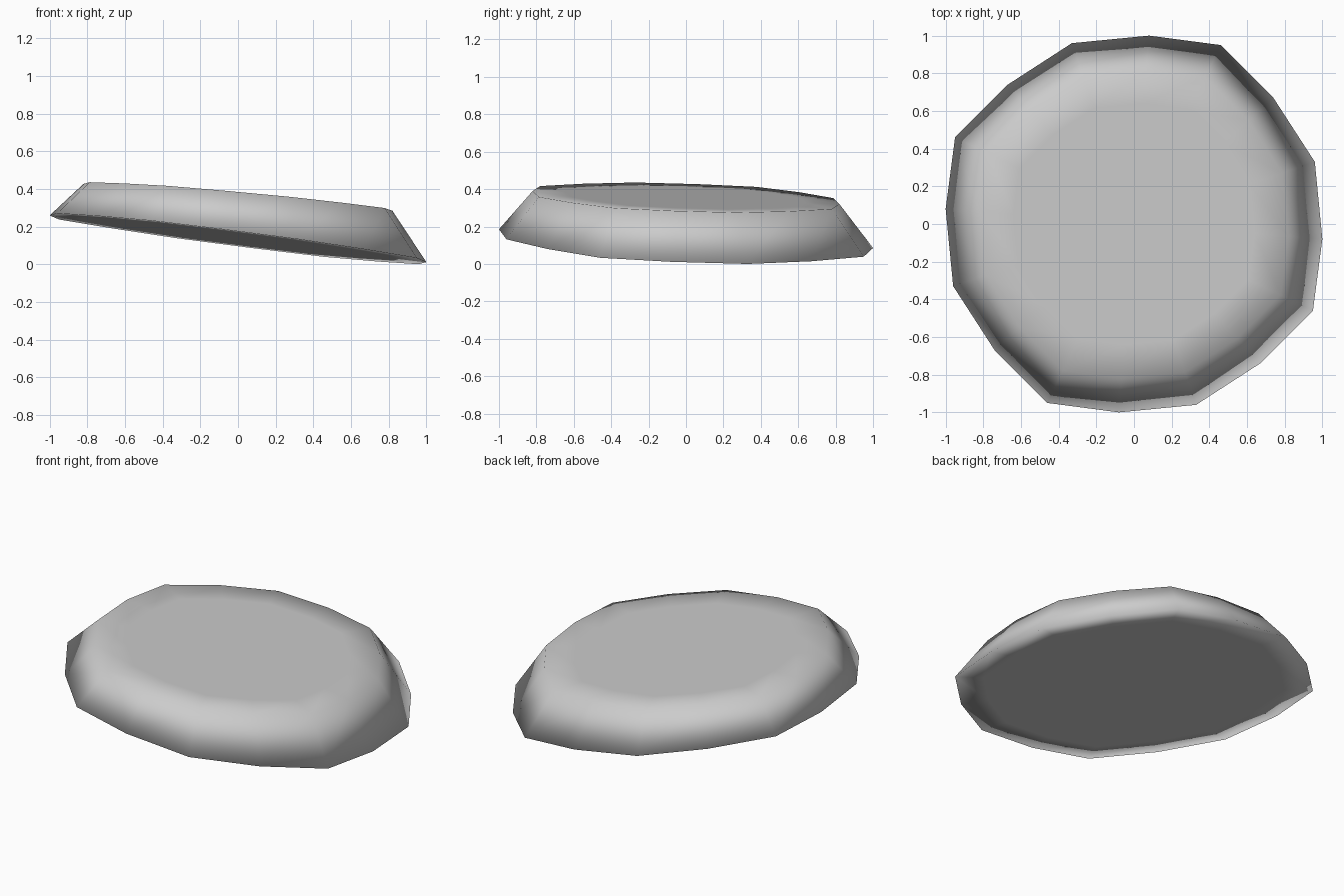
import bpy
import bmesh

old = bpy.data.objects.get("Cube")
if old:
    bpy.data.objects.remove(old, do_unlink=True)

# Material
grey = bpy.data.materials.new("stone_grey")
grey.use_nodes = True
colour = (0.6, 0.6, 0.6, 1.0)
grey.diffuse_color = colour
grey.node_tree.nodes["Principled BSDF"].inputs["Base Color"].default_value = colour

# Sixteen-sided outline: one quarter turned four times
quarter = [(1.0, -0.08), (0.96, 0.33), (0.74, 0.67), (0.46, 0.95)]
outline = []
for turn in range(4):
    outline += quarter
    quarter = [(-y, x) for x, y in quarter]


def base_height(x, y):
    return 0.14 - 0.127 * x - 0.04 * y


def top_height(x, y):
    return 0.36 - 0.09 * x - 0.035 * y


# Tilted slab: flat underside, sloping side, flat top with a soft border
bm = bmesh.new()


def add_ring(scale, height):
    return [bm.verts.new((x * scale, y * scale, height(x * scale, y * scale)))
            for x, y in outline]


rings = [add_ring(0.84, base_height), add_ring(1.0, base_height),
         add_ring(0.82, top_height), add_ring(0.64, top_height)]
count = len(outline)
for low, high in zip(rings, rings[1:]):
    for i in range(count):
        j = (i + 1) % count
        bm.faces.new((low[i], low[j], high[j], high[i]))
bm.faces.new(rings[0][::-1])
bm.faces.new(rings[-1])
bmesh.ops.recalc_face_normals(bm, faces=bm.faces)
for face in bm.faces:
    face.smooth = True

mesh = bpy.data.meshes.new("tilted_slab")
bm.to_mesh(mesh)
bm.free()
mesh.materials.append(grey)

# Rest the slab on the ground
lowest = min(v.co.z for v in mesh.vertices)
for v in mesh.vertices:
    v.co.z -= lowest

slab = bpy.data.objects.new("tilted_slab", mesh)
bpy.context.collection.objects.link(slab)
